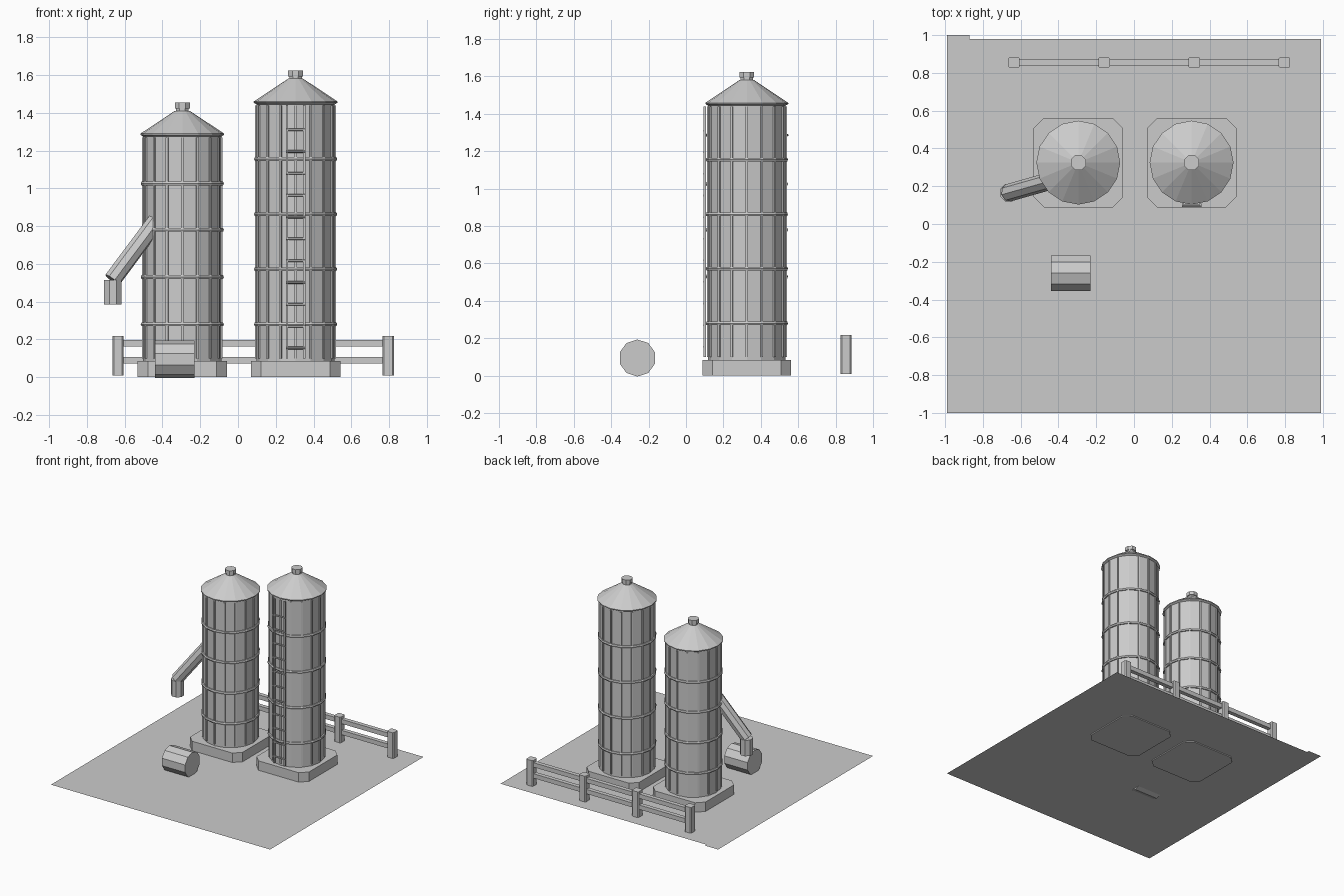
import bpy, bmesh, math
from mathutils import Vector

if "Cube" in bpy.data.objects:
    bpy.data.objects.remove(bpy.data.objects["Cube"], do_unlink=True)

grey = bpy.data.materials.new("plain grey")
grey.use_nodes = True
grey.diffuse_color = (0.6, 0.6, 0.6, 1)
grey.node_tree.nodes["Principled BSDF"].inputs["Base Color"].default_value = grey.diffuse_color


def finish(bm, name):
    mesh = bpy.data.meshes.new(name)
    bm.to_mesh(mesh)
    bm.free()
    mesh.materials.append(grey)
    ob = bpy.data.objects.new(name, mesh)
    bpy.context.collection.objects.link(ob)
    return ob


def lathe(name, centre, profile, sides, turn=0.0, closed=False):
    """Revolve (radius, height) pairs; open profiles are capped at both ends."""
    bm = bmesh.new()
    loops = []
    for r, z in profile:
        loops.append([bm.verts.new((centre[0] + r * math.cos(turn + math.tau * i / sides),
                                    centre[1] + r * math.sin(turn + math.tau * i / sides), z))
                      for i in range(sides)])
    pairs = list(zip(loops, loops[1:]))
    if closed:
        pairs.append((loops[-1], loops[0]))
    else:
        bm.faces.new(loops[0][::-1])
        bm.faces.new(loops[-1])
    for a, b in pairs:
        for i in range(sides):
            j = (i + 1) % sides
            bm.faces.new((a[i], a[j], b[j], b[i]))
    bmesh.ops.recalc_face_normals(bm, faces=bm.faces)
    return finish(bm, name)


def box(name, lo, hi, chamfer=0.0, spin=0.0, pivot=(0, 0)):
    """Box between two corners, with optional chamfered upright edges."""
    bm = bmesh.new()
    bmesh.ops.create_cube(bm, size=1)
    for v in bm.verts:
        v.co = [l + (c + 0.5) * (h - l) for c, l, h in zip(v.co, lo, hi)]
    if chamfer:
        upright = [e for e in bm.edges if abs(e.verts[0].co.z - e.verts[1].co.z) > 1e-4]
        bmesh.ops.bevel(bm, geom=upright, offset=chamfer, segments=1, affect='EDGES')
    ob = finish(bm, name)
    ob.location = (pivot[0], pivot[1], 0)
    ob.rotation_euler.z = spin
    return ob


def rod(name, start, end, radius, sides):
    """Straight prism between two points."""
    a, b = Vector(start), Vector(end)
    bm = bmesh.new()
    bmesh.ops.create_cone(bm, cap_ends=True, segments=sides, radius1=radius,
                          radius2=radius, depth=(b - a).length)
    ob = finish(bm, name)
    ob.location = (a + b) / 2
    ob.rotation_mode = 'QUATERNION'
    ob.rotation_quaternion = (b - a).to_track_quat('Z', 'Y')
    return ob


# Ground sheet with a small tab at the back corner
GROUND = 0.008
bm = bmesh.new()
outline = [(-0.99, -1), (0.99, -1), (0.99, 0.98), (-0.87, 0.98), (-0.87, 1), (-0.99, 1)]
bm.faces.new([bm.verts.new((x, y, GROUND)) for x, y in outline])
finish(bm, "ground_sheet")

# Silos
SIDES, WALL, BASE = 16, 0.207, 0.085


def silo(label, x, y, eave, hoops):
    c = (x, y)
    box(label + "_foundation", (x - 0.237, y - 0.237, 0), (x + 0.237, y + 0.237, BASE), 0.055)
    lathe(label + "_wall", c, [(WALL, BASE - 0.01), (WALL, eave)], SIDES)
    lathe(label + "_roof", c, [(0.205, eave - 0.01), (0.222, eave), (0.222, eave + 0.006),
                               (0.04, eave + 0.127)], SIDES)
    lathe(label + "_vent", c, [(0.036, eave + 0.11), (0.036, eave + 0.14),
                               (0.043, eave + 0.14), (0.043, eave + 0.17)], 8, math.pi / 8)
    for z in hoops:
        lathe(label + "_hoop", c, [(0.203, z - 0.01), (0.216, z - 0.01),
                                   (0.22, z), (0.216, z + 0.01), (0.203, z + 0.01)],
              SIDES, closed=True)
    for i in range(SIDES):
        box(label + "_rib", (WALL - 0.008, -0.006, 0.1), (WALL + 0.007, 0.006, eave - 0.015),
            spin=math.tau * i / SIDES, pivot=c)


silo("short_silo", -0.295, 0.325, 1.283, [0.28, 0.53, 0.78, 1.025])
silo("tall_silo", 0.305, 0.325, 1.453, [0.28, 0.572, 0.863, 1.155])

# Ladder on the tall silo
for side in (-1, 1):
    x = 0.305 + side * 0.046
    box("ladder_rail", (x - 0.006, 0.094, 0.1), (x + 0.006, 0.108, 1.44))
for i in range(11):
    z = 0.155 + i * 0.1155
    rod("ladder_rung", (0.253, 0.097, z), (0.357, 0.097, z), 0.007, 6)

# Discharge chute on the short silo
rod("chute_pipe", (-0.40, 0.24, 0.87), (-0.665, 0.165, 0.515), 0.047, 8)
lathe("chute_spout", (-0.662, 0.166), [(0.05, 0.385), (0.05, 0.515)], 8, math.pi / 8)

# Barrel lying on its side, resting on a flat facet
barrel = lathe("barrel", (0, 0), [(0.099, -0.105), (0.099, 0.105)], 10)
barrel.rotation_euler.y = math.pi / 2
barrel.location = (-0.335, -0.26, 0.0945)

# Fence
for i in range(4):
    x = -0.635 + i * 0.477
    box("fence_post", (x - 0.03, 0.825, GROUND), (x + 0.03, 0.885, 0.218), 0.008)
for z in (0.09, 0.18):
    box("fence_rail", (-0.635, 0.838, z - 0.018), (0.796, 0.872, z + 0.018))
